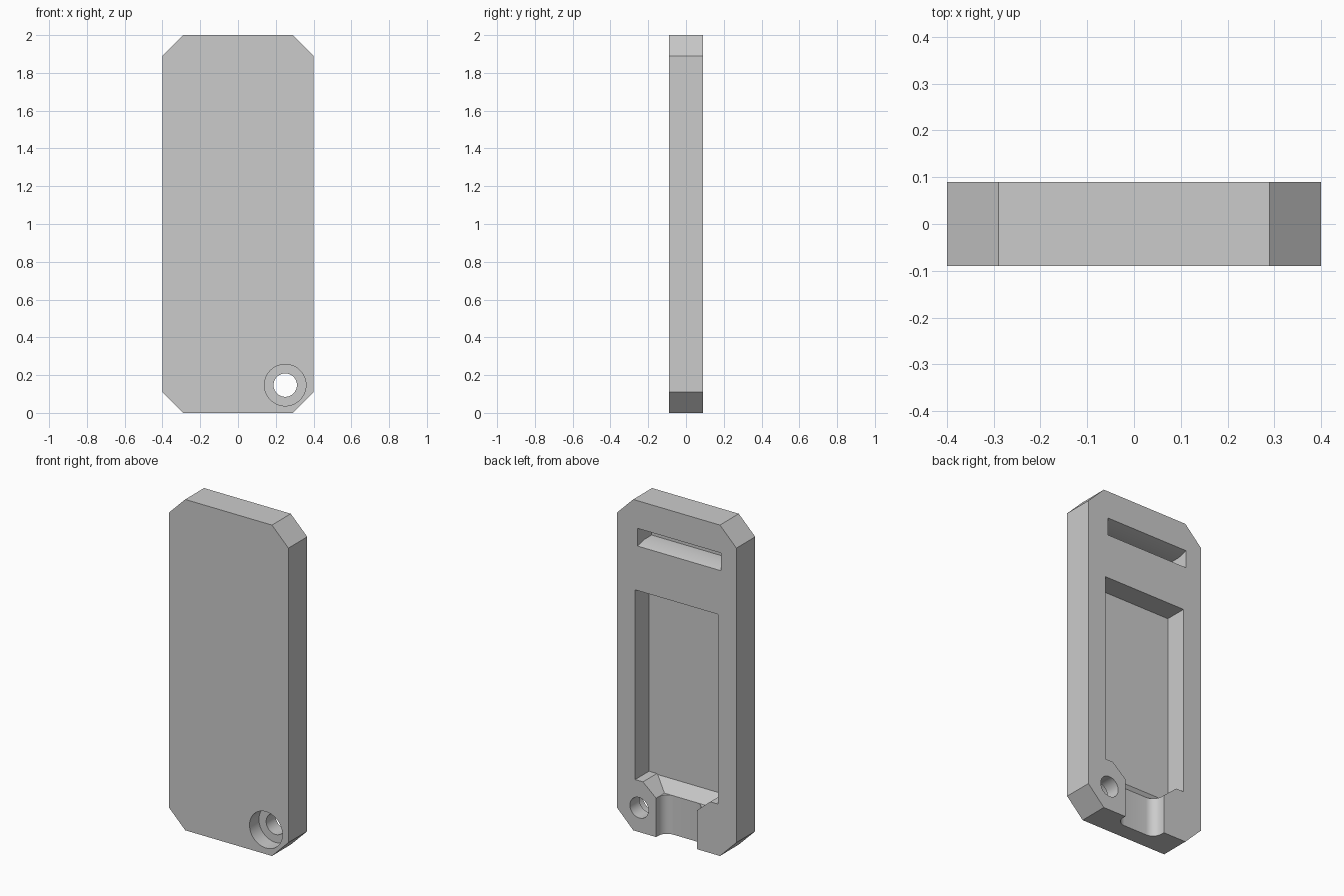
import bpy, bmesh, math

if "Cube" in bpy.data.objects:
    bpy.data.objects.remove(bpy.data.objects["Cube"], do_unlink=True)

W, H, T = 0.40, 2.0, 0.09      # half width, height, half thickness
C = 0.11                       # corner cut
FLOOR = -0.043                 # depth of the inner pocket floor
OUT = 0.15                     # cutters reach beyond the back face

grey = bpy.data.materials.new("plain grey")
grey.use_nodes = True
grey.diffuse_color = (0.6, 0.6, 0.6, 1)
grey.node_tree.nodes["Principled BSDF"].inputs["Base Color"].default_value = (0.6, 0.6, 0.6, 1)


def prism(name, profile, axis, start, end):
    """Extrude a 2D profile along x, y or z."""
    place = {
        "x": lambda p, t: (t, p[0], p[1]),
        "y": lambda p, t: (p[0], t, p[1]),
        "z": lambda p, t: (p[0], p[1], t),
    }[axis]
    bm = bmesh.new()
    a = [bm.verts.new(place(p, start)) for p in profile]
    b = [bm.verts.new(place(p, end)) for p in profile]
    n = len(profile)
    bm.faces.new(a)
    bm.faces.new(b)
    for i in range(n):
        j = (i + 1) % n
        bm.faces.new((a[i], a[j], b[j], b[i]))
    bmesh.ops.recalc_face_normals(bm, faces=bm.faces)
    mesh = bpy.data.meshes.new(name)
    bm.to_mesh(mesh)
    bm.free()
    mesh.materials.append(grey)
    obj = bpy.data.objects.new(name, mesh)
    bpy.context.collection.objects.link(obj)
    return obj


def combine(target, tool, operation):
    """Apply a boolean and discard the tool."""
    mod = target.modifiers.new(tool.name, "BOOLEAN")
    mod.operation = operation
    mod.solver = "EXACT"
    mod.object = tool
    bpy.context.view_layer.objects.active = target
    bpy.ops.object.modifier_apply(modifier=mod.name)
    bpy.data.objects.remove(tool, do_unlink=True)


def mirrored(half):
    """Close a profile by mirroring its +x half."""
    return half + [(-x, v) for x, v in reversed(half)]


def circle(cx, cz, r, n=48):
    return [(cx + r * math.cos(math.tau * i / n), cz + r * math.sin(math.tau * i / n))
            for i in range(n)]


# Body: slab with four cut corners
body = prism("case_body", mirrored([(W - C, H), (W, H - C), (W, C), (W - C, 0)]), "y", -T, T)

# Main pocket with shoulders narrowing into the channel and a ramped lower end
pocket = prism("pocket_cutter", mirrored(
    [(0.277, 1.457), (0.277, 0.31), (0.225, 0.31), (0.137, 0.235), (0.137, 0.15)]),
    "y", FLOOR, OUT)
ramp = prism("ramp_limit", [(-0.2, 1.6), (0.2, 1.6), (0.2, 0.235), (0.01, 0.235),
                            (FLOOR, 0.305), (-0.2, 0.305)], "x", -0.35, 0.35)
combine(pocket, ramp, "INTERSECT")
combine(body, pocket, "DIFFERENCE")

# Channel out of the bottom, with rounded inner corners
r, cw, cy = 0.06, 0.137, 0.01
arc = [(cw - r + r * math.cos(k * math.pi / 16), cy + r - r * math.sin(k * math.pi / 16))
       for k in range(9)]
channel = prism("channel_cutter", mirrored([(cw, OUT)] + arc), "z", -0.1, 0.236)
combine(body, channel, "DIFFERENCE")

# Slot near the top, flared at its mouth
z0, z1, flare, neck = 1.726, 1.833, 0.016, 0.025
slot = prism("slot_cutter", [
    (FLOOR, z0 + flare), (neck, z0 + flare), (T, z0), (OUT, z0),
    (OUT, z1), (T, z1), (neck, z1 - flare), (FLOOR, z1 - flare)], "x", -0.296, 0.26)
combine(body, slot, "DIFFERENCE")

# Screw hole with a counterbore in the front
combine(body, prism("hole_cutter", circle(0.25, 0.147, 0.062), "y", -0.2, 0.2), "DIFFERENCE")
combine(body, prism("counterbore_cutter", circle(0.25, 0.147, 0.11), "y", -0.2, 0.0), "DIFFERENCE")

# Smooth the round walls only
bpy.ops.object.select_all(action="DESELECT")
body.select_set(True)
bpy.context.view_layer.objects.active = body
bpy.ops.object.shade_smooth_by_angle(angle=math.radians(25))
